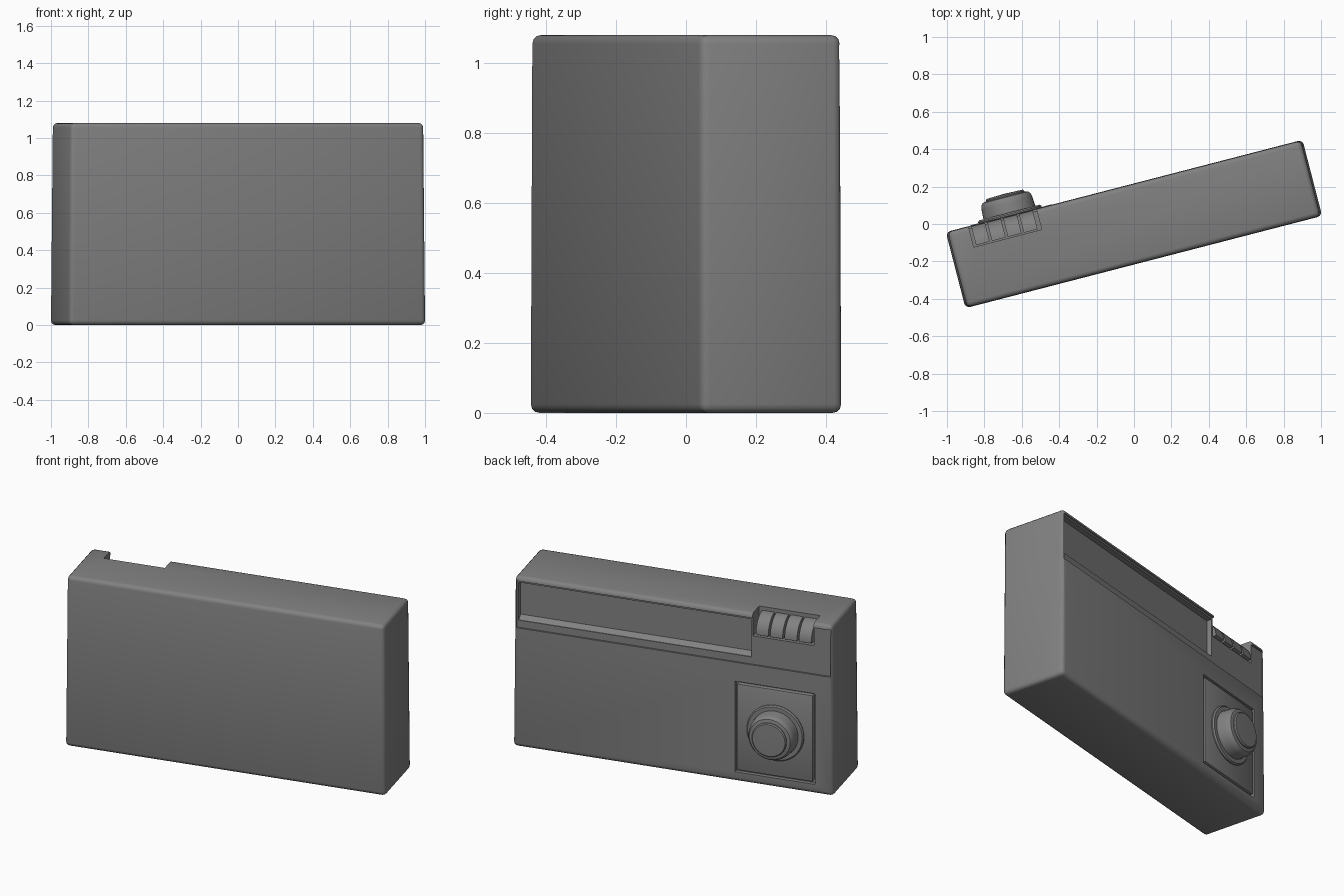
import bpy, bmesh, math
from mathutils import Matrix, Vector

TURN = math.radians(14.5)
W, D, H = 1.97, 0.42, 1.08
BACK = D / 2

if "Cube" in bpy.data.objects:
    bpy.data.objects.remove(bpy.data.objects["Cube"], do_unlink=True)

grey = bpy.data.materials.new("dark grey plastic")
grey.use_nodes = True
grey.diffuse_color = (0.22, 0.22, 0.22, 1)
grey.node_tree.nodes["Principled BSDF"].inputs["Base Color"].default_value = (0.22, 0.22, 0.22, 1)


def finish(name, bm):
    """Turn a bmesh into an object in the rotated frame of the radio."""
    bmesh.ops.recalc_face_normals(bm, faces=bm.faces[:])
    mesh = bpy.data.meshes.new(name)
    bm.to_mesh(mesh)
    bm.free()
    mesh.materials.append(grey)
    ob = bpy.data.objects.new(name, mesh)
    ob.rotation_euler.z = TURN
    bpy.context.collection.objects.link(ob)
    return ob


def activate(ob):
    bpy.ops.object.select_all(action="DESELECT")
    ob.select_set(True)
    bpy.context.view_layer.objects.active = ob


def smooth(ob, angle=35):
    activate(ob)
    bpy.ops.object.shade_smooth_by_angle(angle=math.radians(angle))


def box(name, x, y, z, bevel=0.0, segments=2, taper=1.0):
    """Box between pairs of limits, narrowing towards its top by taper."""
    bm = bmesh.new()
    bmesh.ops.create_cube(bm, size=1)
    size = Vector(b - a for a, b in (x, y, z))
    mid = Vector((a + b) / 2 for a, b in (x, y, z))
    for v in bm.verts:
        k = taper if v.co.z > 0 else 1
        v.co = Vector((v.co.x * size.x * k, v.co.y * size.y * k, v.co.z * size.z)) + mid
    if bevel:
        bmesh.ops.bevel(bm, geom=bm.edges[:], offset=bevel, segments=segments,
                        profile=0.5, affect="EDGES")
    return finish(name, bm)


def cut(target, cutter):
    cutter.hide_render = True
    mod = target.modifiers.new("cut", "BOOLEAN")
    mod.operation = "DIFFERENCE"
    mod.solver = "EXACT"
    mod.object = cutter
    activate(target)
    bpy.ops.object.modifier_apply(modifier=mod.name)
    bpy.data.objects.remove(cutter, do_unlink=True)


def lathe(name, profile, centre, steps=48):
    """Spin (radius, depth) points about an axis pointing out of the back."""
    bm = bmesh.new()
    cx, cz = centre
    verts = [bm.verts.new((cx + r, y, cz)) for r, y in profile]
    edges = [bm.edges.new(pair) for pair in zip(verts, verts[1:])]
    bmesh.ops.spin(bm, geom=verts + edges, cent=(cx, 0, cz), axis=(0, 1, 0),
                   angle=math.tau, steps=steps)
    bmesh.ops.remove_doubles(bm, verts=bm.verts[:], dist=0.0005)
    return finish(name, bm)


# Rounded case with its shallow upper band, dial window, key slot and knob recess
case = box("case", (-W / 2, W / 2), (-BACK, BACK), (0, H), 0.025, 3, 0.99)
out = BACK + 0.1
cut(case, box("band_cutter", (-0.965, 0.965), (BACK - 0.012, out), (0.755, 1.052)))
cut(case, box("window_cutter", (-0.476, 0.955), (BACK - 0.045, out), (0.80, 1.04)))
cut(case, box("key_cutter", (-0.86, -0.485), (0.095, out), (0.935, H + 0.1)))
cut(case, box("knob_recess_cutter", (-0.87, -0.38), (BACK - 0.025, out), (0.06, 0.635)))
smooth(case)

# Sloped sill along the bottom of the dial window
bm = bmesh.new()
sill = [bm.verts.new((-0.476, BACK - 0.046, 0.798)), bm.verts.new((-0.476, BACK - 0.014, 0.798)),
        bm.verts.new((-0.476, BACK - 0.046, 0.825))]
face = bm.faces.new(sill)
moved = bmesh.ops.extrude_face_region(bm, geom=[face])["geom"]
bmesh.ops.translate(bm, vec=(1.43, 0, 0), verts=[g for g in moved if isinstance(g, bmesh.types.BMVert)])
finish("window_sill", bm)

# Four quarter-round keys in the slot
key_count, pitch = 4, 0.088
for i in range(key_count):
    bm = bmesh.new()
    left = -0.846 + i * pitch
    y0, z0, radius = 0.102, 0.932, 0.104
    arc = [(y0, z0)] + [(y0 + radius * math.cos(t), z0 + 0.018 + radius * 1.05 * math.sin(t))
                        for t in (math.pi / 2 * k / 10 for k in range(11))]
    face = bm.faces.new([bm.verts.new((left, y, z)) for y, z in arc])
    moved = bmesh.ops.extrude_face_region(bm, geom=[face])["geom"]
    bmesh.ops.translate(bm, vec=(pitch - 0.012, 0, 0),
                        verts=[g for g in moved if isinstance(g, bmesh.types.BMVert)])
    smooth(finish(f"key_{i + 1}", bm))

# Square plate behind the knob
plate = box("knob_plate", (-0.857, -0.393), (BACK - 0.04, BACK + 0.002), (0.073, 0.622), 0.008)
smooth(plate)

# Tuning knob: thin skirt, drum, chamfer and raised cap
KNOB = (-0.63, 0.35)
skirt = lathe("knob_skirt", [(0, 0.19), (0.175, 0.19), (0.175, 0.218), (0.168, 0.226), (0, 0.226)], KNOB)
drum = lathe("knob_drum", [(0, 0.2), (0.145, 0.2), (0.14, 0.28), (0.136, 0.297),
                           (0.126, 0.31), (0.11, 0.314), (0, 0.314)], KNOB)
cap = lathe("knob_cap", [(0, 0.3), (0.106, 0.3), (0.106, 0.32), (0.1, 0.327), (0, 0.33)], KNOB)
for part in (skirt, drum, cap):
    smooth(part)
